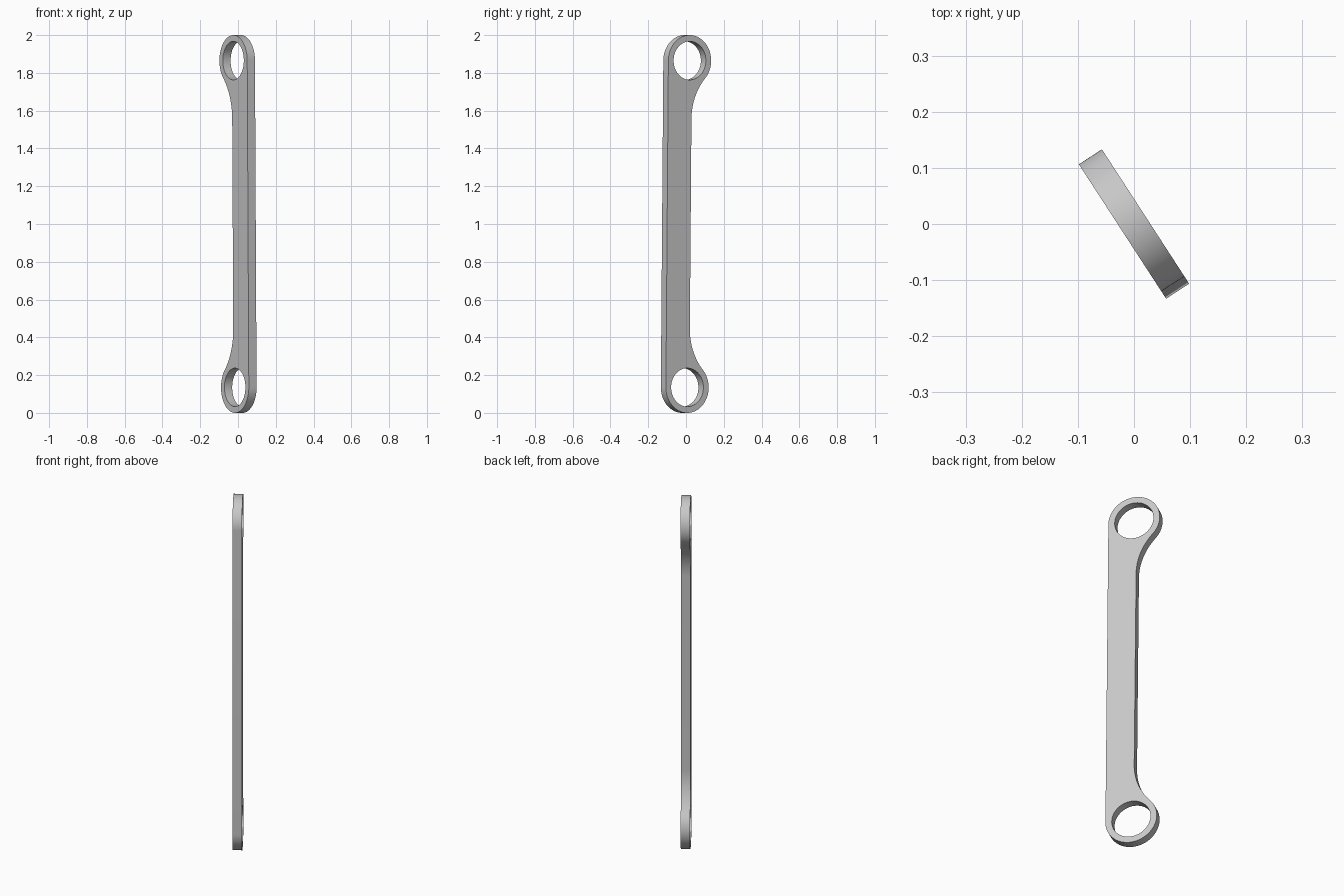
import bpy, bmesh
from math import pi, sin, cos, atan2, sqrt, radians
from mathutils import Matrix, Vector

cube = bpy.data.objects.get("Cube")
if cube:
    bpy.data.objects.remove(cube, do_unlink=True)

HALF = 0.865        # half the distance between the eye centres
EYE_R = 0.135
HOLE_R = 0.102
NECK = 0.0135       # offset of the shank's inner edge from the centre line
FILLET_R = 0.32
THICK = 0.049


def arc(cx, cy, r, start, end, steps):
    angles = [start + (end - start) * i / steps for i in range(steps + 1)]
    return [(cx + r * cos(a), cy + r * sin(a)) for a in angles]


# Outline: eye arc and neck fillet at the top, mirrored for the bottom
fx = NECK + FILLET_R
drop = sqrt((EYE_R + FILLET_R) ** 2 - fx ** 2)
meet = atan2(drop, fx)
upper = arc(0, HALF, EYE_R, 0, pi + meet, 64)
upper += arc(-fx, HALF - drop, FILLET_R, meet, 0, 20)[1:]
outline = upper + [(x, -y) for x, y in reversed(upper)]
holes = [arc(0, s * HALF, HOLE_R, 0, 2 * pi, 64)[:-1] for s in (1, -1)]

# Fill the outline around the holes and extrude it to a plate
bm = bmesh.new()
for loop in [outline] + holes:
    verts = [bm.verts.new((x, y, -THICK / 2)) for x, y in loop]
    for a, b in zip(verts, verts[1:] + verts[:1]):
        bm.edges.new((a, b))
bmesh.ops.triangle_fill(bm, use_beauty=True, use_dissolve=False, edges=bm.edges[:])
extruded = bmesh.ops.extrude_face_region(bm, geom=bm.faces[:])["geom"]
top_verts = [g for g in extruded if isinstance(g, bmesh.types.BMVert)]
bmesh.ops.translate(bm, verts=top_verts, vec=Vector((0, 0, THICK)))
bmesh.ops.recalc_face_normals(bm, faces=bm.faces[:])

mesh = bpy.data.meshes.new("link_plate")
bm.to_mesh(mesh)
bm.free()
link = bpy.data.objects.new("link_plate", mesh)
bpy.context.collection.objects.link(link)

# Stand the plate upright, turned about z with a slight lean in its own plane
link.matrix_world = (Matrix.Translation((0, 0, 1))
                     @ Matrix.Rotation(radians(-57), 4, 'Z')
                     @ Matrix.Rotation(radians(90), 4, 'X')
                     @ Matrix.Rotation(0.009, 4, 'Z'))

# Plain grey metal
grey = bpy.data.materials.new("light_grey")
grey.use_nodes = True
colour = (0.58, 0.58, 0.58, 1)
grey.diffuse_color = colour
grey.node_tree.nodes["Principled BSDF"].inputs["Base Color"].default_value = colour
mesh.materials.append(grey)

bpy.ops.object.select_all(action='DESELECT')
link.select_set(True)
bpy.context.view_layer.objects.active = link
bpy.ops.object.shade_smooth_by_angle(angle=radians(30))
